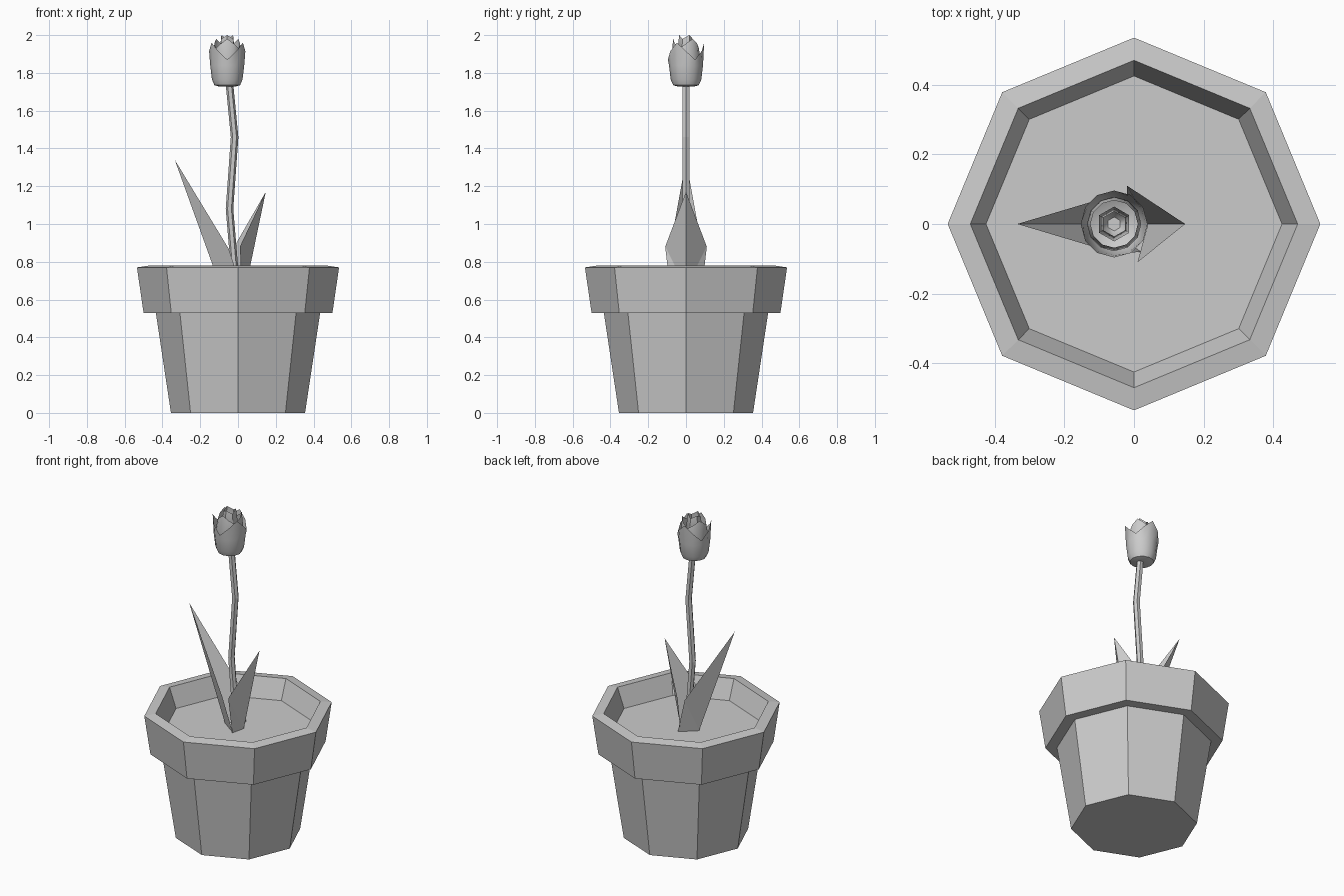
import bpy
from math import pi, sin, cos, radians
from mathutils import Vector

if "Cube" in bpy.data.objects:
    bpy.data.objects.remove(bpy.data.objects["Cube"])


def make(name, verts, faces, smooth=False):
    me = bpy.data.meshes.new(name)
    me.from_pydata(verts, [], faces)
    me.update()
    ob = bpy.data.objects.new(name, me)
    bpy.context.collection.objects.link(ob)
    if smooth:
        for o in bpy.context.selected_objects:
            o.select_set(False)
        ob.select_set(True)
        bpy.context.view_layer.objects.active = ob
        bpy.ops.object.shade_smooth_by_angle(angle=radians(50))
    return ob


def bridge(rows, n):
    return [(r * n + i, r * n + (i + 1) % n, (r + 1) * n + (i + 1) % n, (r + 1) * n + i)
            for r in range(rows - 1) for i in range(n)]


def lathe(name, profile, n, phase=0, rim=None, smooth=False, cap_end=True, origin=(0, 0)):
    """Revolve (r, z) points; rim(angle) shifts the last ring up or down."""
    verts = []
    for k, (r, z) in enumerate(profile):
        for i in range(n):
            a = phase + 2 * pi * i / n
            dz = rim(a) if rim and k == len(profile) - 1 else 0
            verts.append((origin[0] + r * cos(a), origin[1] + r * sin(a), z + dz))
    faces = bridge(len(profile), n) + [tuple(reversed(range(n)))]
    if cap_end:
        faces.append(tuple(range((len(profile) - 1) * n, len(profile) * n)))
    return make(name, verts, faces, smooth)


# Octagonal pot with overhanging rim, closed by the soil
lathe("pot", [(0.355, 0), (0.435, 0.53), (0.50, 0.53), (0.535, 0.77),
              (0.47, 0.78), (0.425, 0.66)], 8)

# Bent six-sided stem
path = [(-0.01, 0.66), (-0.045, 1.08), (-0.018, 1.46), (-0.046, 1.75)]
ring = [(0.02 * cos(i * pi / 3), 0.02 * sin(i * pi / 3)) for i in range(6)]
make("stem", [(x + a, b, z) for x, z in path for a, b in ring], bridge(4, 6))


# Leaves: creased sheets with a keel on the outside
def leaf(name, tip, keel, mids, bases):
    make(name, [tip, keel, mids[0], mids[1], bases[0], bases[1]],
         [(0, 1, 2), (0, 3, 1), (1, 4, 2), (1, 3, 5)])


leaf("left_leaf", (-0.335, 0, 1.34), (-0.09, 0, 0.66),
     [(-0.05, -0.085, 0.87), (-0.05, 0.085, 0.87)],
     [(0.02, -0.08, 0.66), (0.0, 0.08, 0.66)])
leaf("right_leaf", (0.147, 0, 1.17), (0.04, 0, 0.66),
     [(0.01, -0.11, 0.88), (-0.02, 0.11, 0.88)],
     [(0.02, -0.085, 0.66), (-0.02, 0.085, 0.66)])


# Flower: nested petal cups with wavy rims
def wave(phase, amp, count=3):
    return lambda a: amp * cos(count * (a - phase))


centre = (-0.057, 0)
lathe("outer_petals", [(0.04, 1.727), (0.068, 1.735), (0.081, 1.765), (0.09, 1.84), (0.096, 1.915)],
      12, rim=wave(pi / 2, 0.045), smooth=True, cap_end=False, origin=centre)
lathe("middle_petals", [(0.03, 1.8), (0.068, 1.82), (0.078, 1.87), (0.068, 1.955)],
      12, rim=wave(-pi / 2, 0.025), smooth=True, cap_end=False, origin=centre)
lathe("inner_petals", [(0.02, 1.84), (0.05, 1.88), (0.036, 1.99)],
      6, phase=pi / 6, rim=wave(pi / 6, 0.01), smooth=True, cap_end=False, origin=centre)
